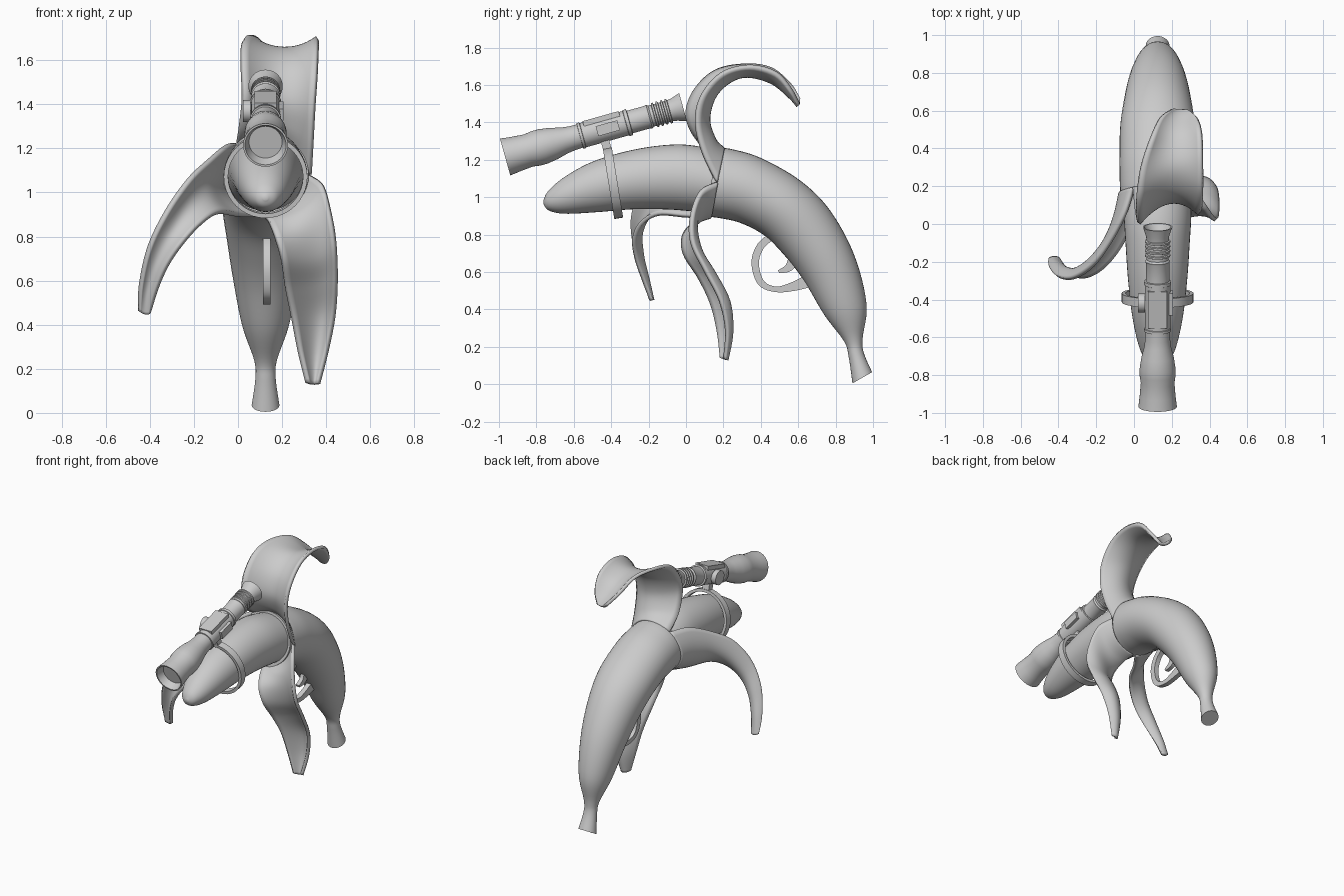
import bpy, bmesh, math
from mathutils import Vector

CX = 0.125  # plane of symmetry of the body


def spline(rows, n):
    """Catmull-Rom interpolation of equal-length number tuples."""
    out = []
    for i in range(len(rows) - 1):
        p = [rows[max(0, min(len(rows) - 1, i + k))] for k in (-1, 0, 1, 2)]
        for s in range(n):
            t = s / n
            out.append(tuple(0.5 * (2 * b + (c - a) * t + (2 * a - 5 * b + 4 * c - d) * t * t
                             + (3 * b - a - 3 * c + d) * t ** 3) for a, b, c, d in zip(*p)))
    return out + [tuple(rows[-1])]


def make(name, rings, closed=True, caps=True, angle=40):
    """Skin a list of point rows into a smooth mesh."""
    bm = bmesh.new()
    vs = [[bm.verts.new(p) for p in r] for r in rings]
    n = len(vs[0])
    for a, b in zip(vs, vs[1:]):
        for j in range(n if closed else n - 1):
            k = (j + 1) % n
            bm.faces.new((a[j], a[k], b[k], b[j]))
    if closed and caps:
        bm.faces.new(vs[0])
        bm.faces.new(vs[-1])
    bmesh.ops.recalc_face_normals(bm, faces=bm.faces)
    me = bpy.data.meshes.new(name)
    bm.to_mesh(me)
    bm.free()
    ob = bpy.data.objects.new(name, me)
    bpy.context.collection.objects.link(ob)
    bpy.ops.object.select_all(action='DESELECT')
    ob.select_set(True)
    bpy.context.view_layer.objects.active = ob
    bpy.ops.object.shade_smooth_by_angle(angle=math.radians(angle))
    return ob


def loft(name, stations, n=6, seg=40):
    """Stations: upper y,z, lower y,z, half width in x."""
    rings = []
    for ty, tz, by, bz, hx in spline(stations, n):
        c = Vector((CX, (ty + by) / 2, (tz + bz) / 2))
        h = Vector((0, (ty - by) / 2, (tz - bz) / 2))
        rings.append([c + h * math.sin(a) + Vector((hx * math.cos(a), 0, 0))
                      for a in (2 * math.pi * j / seg for j in range(seg))])
    return make(name, rings)


def revolve(name, origin, axis, profile, seg=40, caps=True):
    """Profile of (distance along axis, radius)."""
    d = Vector(axis).normalized()
    u = Vector((1, 0, 0))
    w = d.cross(u)
    rings = [[Vector(origin) + d * t + (u * math.cos(a) + w * math.sin(a)) * r
              for a in (2 * math.pi * j / seg for j in range(seg))] for t, r in profile]
    return make(name, rings, caps=caps, angle=30)


def strap(name, path, hx):
    """Flat strip in the yz plane; path of (y, z, half thickness)."""
    pts = spline(path, 8)
    rings = []
    for i, (y, z, h) in enumerate(pts):
        a, b = pts[max(0, i - 1)], pts[min(len(pts) - 1, i + 1)]
        nrm = Vector((0, -(b[1] - a[1]), b[0] - a[0])).normalized() * h
        c, x = Vector((CX + 0.005, y, z)), Vector((hx, 0, 0))
        rings.append([c + nrm + x, c + nrm - x, c - nrm - x, c - nrm + x])
    return make(name, rings)


def box(name, origin, d, size):
    """Box in the scope frame: size along x, axis, up."""
    u, w = Vector((1, 0, 0)), Vector((1, 0, 0)).cross(d)
    o = Vector(origin)
    rings = [[o + d * (s * size[1] / 2) + u * (p * size[0] / 2) + w * (q * size[2] / 2)
              for p, q in ((1, 1), (-1, 1), (-1, -1), (1, -1))] for s in (-1, 1)]
    return make(name, rings)


def rim(deg):
    a = math.radians(deg)
    return (CX + 0.2 * math.cos(a), 0.165 + 0.035 * math.sin(a), 1.079 + 0.183 * math.sin(a))


def flap(name, angles, rows):
    """Peel strip: rows of edge, middle, edge points, starting on the peel rim."""
    rows = [sum((rim(a) for a in angles), ())] + rows
    grid = []
    for r in spline(rows, 6):
        a, m, b = Vector(r[:3]), Vector(r[3:6]), Vector(r[6:])
        grid.append([a * (1 - t) * (1 - 2 * t) + m * 4 * t * (1 - t) + b * t * (2 * t - 1)
                     for t in (j / 14 for j in range(15))])
    ob = make(name, grid, closed=False)
    s = ob.modifiers.new("thickness", 'SOLIDIFY')
    s.thickness, s.offset = 0.022, 0
    return ob


# peeled fruit and closed peel
loft("fruit", [
    (-0.762, 0.985, -0.762, 0.965, 0.01), (-0.735, 1.035, -0.735, 0.93, 0.055),
    (-0.65, 1.108, -0.65, 0.912, 0.098), (-0.5, 1.19, -0.48, 0.92, 0.134),
    (-0.3, 1.25, -0.28, 0.936, 0.157), (-0.1, 1.28, -0.1, 0.935, 0.17),
    (0.05, 1.275, 0.03, 0.925, 0.178), (0.24, 1.23, 0.17, 0.91, 0.178)])
loft("peel_body", [
    (0.17, 1.266, 0.10, 0.896, 0.195), (0.25, 1.256, 0.17, 0.89, 0.2), (0.4, 1.21, 0.29, 0.863, 0.202),
    (0.61, 1.09, 0.42, 0.795, 0.198), (0.77, 0.93, 0.53, 0.685, 0.178),
    (0.90, 0.69, 0.63, 0.555, 0.15), (0.965, 0.43, 0.74, 0.37, 0.107),
    (0.945, 0.25, 0.845, 0.23, 0.052), (0.95, 0.17, 0.87, 0.145, 0.046), (0.995, 0.065, 0.89, 0.005, 0.063)])

# three peeled flaps
flap("upper_flap", (0, 65, 130), [
    (.335, .09, 1.24, .2, .15, 1.31, .01, .07, 1.30),
    (.345, .055, 1.40, .19, .117, 1.42, .025, .005, 1.43),
    (.355, .085, 1.54, .19, .15, 1.54, .02, .04, 1.56),
    (.36, .19, 1.66, .2, .23, 1.62, .02, .15, 1.67),
    (.36, .34, 1.70, .21, .33, 1.65, .04, .30, 1.705),
    (.355, .48, 1.665, .22, .46, 1.615, .09, .45, 1.69),
    (.335, .56, 1.575, .24, .56, 1.535, .14, .56, 1.60),
    (.29, .6, 1.50, .25, .6, 1.49, .205, .61, 1.52)])
flap("right_flap", (0, 315, 268), [
    (.385, .08, 1.03, .29, .07, .90, .14, .06, .87),
    (.42, .03, .90, .32, .05, .82, .17, -.01, .80),
    (.44, .03, .76, .34, .08, .70, .20, -.01, .70),
    (.445, .10, .61, .35, .155, .58, .22, .07, .57),
    (.435, .18, .45, .355, .225, .44, .25, .135, .43),
    (.405, .215, .29, .345, .24, .28, .28, .17, .28),
    (.365, .205, .135, .34, .215, .13, .315, .185, .14)])
flap("left_flap", (130, 197, 262), [
    (-.05, .05, 1.21, -.1, .03, 1.03, 0, 0, .90),
    (-.13, -.10, 1.145, -.15, -.09, 1.01, -.09, -.15, .91),
    (-.22, -.22, 1.06, -.225, -.185, .94, -.17, -.24, .86),
    (-.32, -.285, .92, -.305, -.24, .82, -.25, -.28, .775),
    (-.40, -.28, .76, -.37, -.235, .69, -.32, -.27, .675),
    (-.44, -.235, .59, -.41, -.205, .56, -.37, -.23, .56),
    (-.448, -.19, .46, -.425, -.18, .45, -.4, -.185, .45)])

# trigger and guard
strap("trigger_guard", [(.47, .80, .02), (.40, .74, .02), (.37, .65, .02), (.40, .545, .018),
                        (.48, .508, .015), (.58, .525, .025), (.70, .57, .04)], 0.017)
strap("trigger", [(.60, .76, .03), (.58, .68, .03), (.55, .625, .022), (.495, .602, .008)], 0.014)

# scope body with recessed lenses
d = Vector((0, 0.951, 0.267)).normalized()
up = Vector((1, 0, 0)).cross(d)
front = Vector((CX, -0.967, 1.215))
profile = [(.05, .001), (.05, .075), (0, .093), (0, .102), (.06, .095), (.13, .089), (.17, .095), (.21, .095),
           (.27, .086), (.33, .071), (.37, .066), (.415, .064), (.416, .071), (.43, .071), (.432, .067),
           (.67, .067), (.672, .072), (.69, .072), (.692, .062), (.79, .062), (.80, .066), (.81, .058)]
for k in range(4):
    t = .825 + k * .025
    profile += [(t, .058), (t + .003, .067), (t + .012, .067), (t + .015, .058)]
profile += [(.94, .062), (.988, .078), (.988, .07), (.95, .05), (.95, .001)]
revolve("scope", front, d, profile)

# scope turret block, side plate and knob
box("scope_turret", front + d * .55 + up * .035, d, (.10, .20, .075))
box("scope_side_plate", front + d * .57 + Vector((.066, 0, 0)), d, (.03, .12, .055))
kc = front + d * .57
bpy.ops.mesh.primitive_cylinder_add(vertices=28, radius=.05, depth=.035,
                                    location=kc + Vector((-.085, 0, 0)), rotation=(0, math.pi / 2, 0))
bpy.context.object.name = "scope_knob"
bpy.ops.object.shade_smooth_by_angle(angle=math.radians(35))

# clamp ring round the fruit and mounting post
revolve("clamp_ring", (CX, -0.39, 1.075), (0, .987, .16),
        [(-.024, .170), (-.024, .19), (.024, .19), (.024, .170), (-.024, .170)], caps=False)
box("scope_mount", (CX, -0.43, 1.29), d, (.05, .045, .10))
